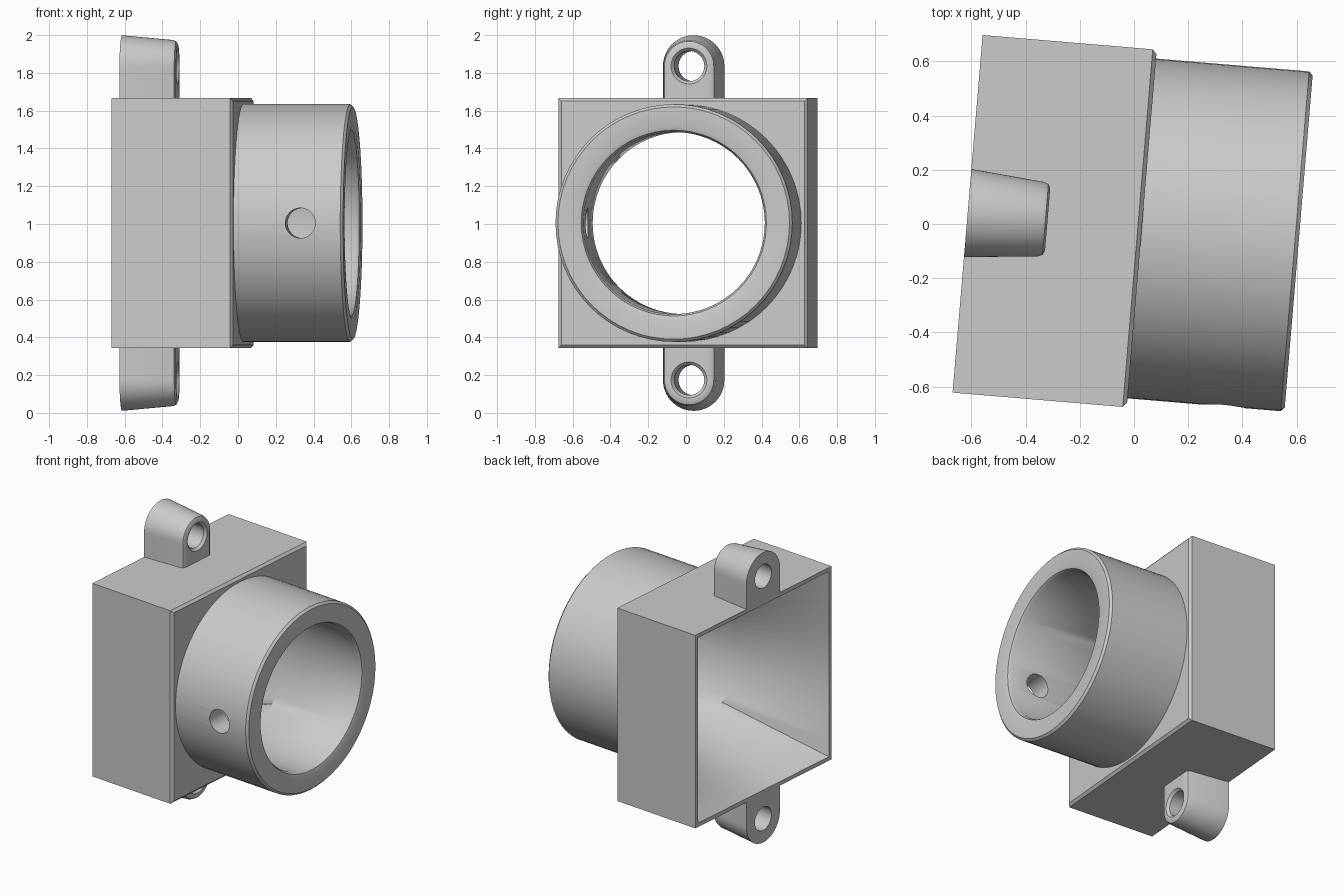
import bpy, bmesh, math
from mathutils import Matrix, Vector

cube = bpy.data.objects.get("Cube")
if cube:
    bpy.data.objects.remove(cube, do_unlink=True)

YAW = Matrix.Rotation(math.radians(-4.8), 4, "Z")
MID_Y, MID_Z = -0.014, 1.005
N = 64

grey = bpy.data.materials.new("light grey")
grey.use_nodes = True
COLOUR = (0.6, 0.6, 0.6, 1)
grey.diffuse_color = COLOUR
grey.node_tree.nodes["Principled BSDF"].inputs["Base Color"].default_value = COLOUR


def loft(name, rings):
    """Skin a closed series of closed rings into one solid."""
    bm = bmesh.new()
    loops = [[bm.verts.new(YAW @ Vector(p)) for p in ring] for ring in rings]
    for i, a in enumerate(loops):
        b = loops[(i + 1) % len(loops)]
        n = len(a)
        for j in range(n):
            k = (j + 1) % n
            bm.faces.new((a[j], a[k], b[k], b[j]))
    bmesh.ops.recalc_face_normals(bm, faces=bm.faces[:])
    mesh = bpy.data.meshes.new(name)
    bm.to_mesh(mesh)
    bm.free()
    mesh.materials.append(grey)
    obj = bpy.data.objects.new(name, mesh)
    bpy.context.collection.objects.link(obj)
    return obj


def smooth(obj):
    bpy.ops.object.select_all(action="DESELECT")
    obj.select_set(True)
    bpy.context.view_layer.objects.active = obj
    bpy.ops.object.shade_smooth_by_angle(angle=math.radians(35))


def ring(x, size, square=False):
    """Circle or square around the main axis, sampled at the same angles."""
    pts = []
    for i in range(N):
        a = math.tau * i / N
        c, s = math.cos(a), math.sin(a)
        r = size / max(abs(c), abs(s)) if square else size
        pts.append((x, MID_Y + r * c, MID_Z + r * s))
    return pts


# Square housing, round tube and the funnel running through both
housing = loft("housing_and_tube", [
    ring(-0.615, 0.635, True),
    ring(0.0, 0.482),
    ring(0.585, 0.482),
    ring(0.604, 0.492),
    ring(0.611, 0.515),
    ring(0.611, 0.615),
    ring(0.597, 0.629),
    ring(0.03, 0.629),
    ring(0.03, 0.645, True),
    ring(0.015, 0.662, True),
    ring(-0.615, 0.662, True),
])

# Side hole through the front wall of the tube
bpy.ops.mesh.primitive_cylinder_add(vertices=24, radius=0.08, depth=0.5)
drill = bpy.context.object
drill.name = "side_hole_cutter"
drill.data.transform(YAW @ Matrix.Translation((0.385, -0.6, MID_Z))
                     @ Matrix.Rotation(math.pi / 2, 4, "X"))
drill.data.materials.append(grey)
drill.hide_render = True
drill.hide_set(True)
cut = housing.modifiers.new("side_hole", "BOOLEAN")
cut.operation, cut.solver, cut.object = "DIFFERENCE", "EXACT", drill
bpy.context.view_layer.objects.active = housing
bpy.ops.object.modifier_apply(modifier=cut.name)
bpy.data.objects.remove(drill, do_unlink=True)
smooth(housing)


def ear_ring(x, r, side, base=None):
    """Arch with a straight foot, or a plain circle when base is None."""
    pts = []
    for i in range(N):
        a = math.tau * i / N
        c, s = math.cos(a), math.sin(a)
        y, z = r * c, r * s
        if base is not None and s < 0:
            k = 1 / max(abs(c), abs(s))
            y, z = r * c * k, base * -s * k
        pts.append((x, MID_Y + 0.003 + y, MID_Z + side * (0.831 + z)))
    return pts


# Tapered mounting ears with rounded front lips
FOOT = -0.172
for name, side in (("upper_ear", 1), ("lower_ear", -1)):
    smooth(loft(name, [
        ear_ring(-0.615, 0.08, side),
        ear_ring(-0.615, 0.163, side, FOOT),
        ear_ring(-0.345, 0.138, side, FOOT),
        ear_ring(-0.327, 0.131, side, FOOT),
        ear_ring(-0.319, 0.115, side, FOOT),
        ear_ring(-0.319, 0.095, side),
        ear_ring(-0.335, 0.08, side),
    ]))
